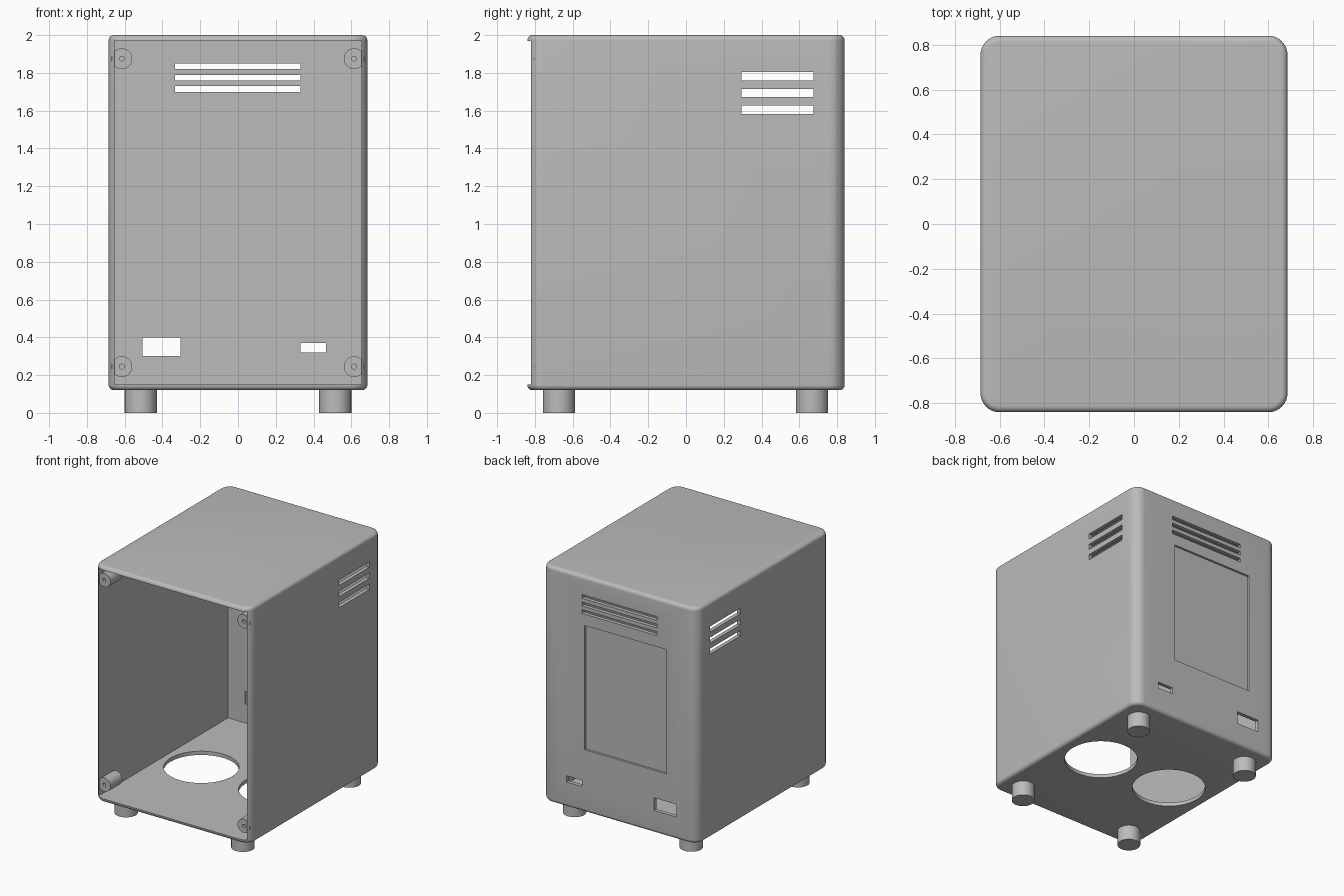
import bpy, bmesh, math
from mathutils import Matrix, Vector

if "Cube" in bpy.data.objects:
    bpy.data.objects.remove(bpy.data.objects["Cube"])

grey = bpy.data.materials.new("plain_grey")
grey.use_nodes = True
COLOUR = (0.5, 0.5, 0.5, 1)
grey.diffuse_color = COLOUR
grey.node_tree.nodes["Principled BSDF"].inputs["Base Color"].default_value = COLOUR


def finish(name, bm):
    bmesh.ops.recalc_face_normals(bm, faces=bm.faces)
    mesh = bpy.data.meshes.new(name)
    bm.to_mesh(mesh)
    bm.free()
    mesh.materials.append(grey)
    ob = bpy.data.objects.new(name, mesh)
    bpy.context.collection.objects.link(ob)
    return ob


def activate(ob):
    bpy.ops.object.select_all(action="DESELECT")
    ob.select_set(True)
    bpy.context.view_layer.objects.active = ob


def smooth(ob):
    activate(ob)
    bpy.ops.object.shade_smooth_by_angle(angle=math.radians(35))


def add_box(bm, x, y, z):
    lo, hi = Vector((x[0], y[0], z[0])), Vector((x[1], y[1], z[1]))
    m = Matrix.Translation((lo + hi) / 2) @ Matrix.Diagonal((*(hi - lo), 1))
    bmesh.ops.create_cube(bm, size=1, matrix=m)


def add_cylinder(bm, x, y, z0, z1, r, sides=64):
    m = Matrix.Translation((x, y, (z0 + z1) / 2))
    bmesh.ops.create_cone(bm, cap_ends=True, segments=sides, radius1=r,
                          radius2=r, depth=z1 - z0, matrix=m)


def cut(target, cutter):
    mod = target.modifiers.new("cut", "BOOLEAN")
    mod.operation, mod.solver, mod.object = "DIFFERENCE", "EXACT", cutter
    activate(target)
    bpy.ops.object.modifier_apply(modifier=mod.name)
    bpy.data.objects.remove(cutter)


# Outer shell: wide rounded upright corners, small rounding at top and bottom
W, D, BOTTOM, TOP, WALL = 0.685, 0.84, 0.12, 2.0, 0.03
bm = bmesh.new()
add_box(bm, (-W, W), (-D, D), (BOTTOM, TOP))
upright = [e for e in bm.edges if abs(e.verts[0].co.z - e.verts[1].co.z) > 1]
bmesh.ops.bevel(bm, geom=upright, offset=0.085, segments=10, profile=0.5, affect="EDGES")
rims = [e for e in bm.edges if abs(e.verts[0].co.z - e.verts[1].co.z) < 0.001]
bmesh.ops.bevel(bm, geom=rims, offset=0.028, segments=6, profile=0.5, affect="EDGES")
case = finish("case_shell", bm)

# Cavity open at the front
bm = bmesh.new()
add_box(bm, (-W + WALL, W - WALL), (-1, D - WALL), (BOTTOM + WALL, TOP - WALL))
cut(case, finish("cavity_cutter", bm))

# Vents, ports, rear recess and floor openings
bm = bmesh.new()
for i in range(3):
    z = 1.605 + i * 0.0885
    add_box(bm, (-1, 1), (0.295, 0.675), (z - 0.022, z + 0.022))
    z = 1.715 + i * 0.06
    add_box(bm, (-0.333, 0.33), (0.77, 1), (z - 0.015, z + 0.015))
add_box(bm, (-0.505, -0.305), (0.77, 1), (0.3, 0.4))
add_box(bm, (0.33, 0.465), (0.77, 1), (0.32, 0.37))
add_box(bm, (-0.415, 0.305), (D - 0.017, 1), (0.62, 1.61))
for side in (-1, 1):
    add_cylinder(bm, side * 0.33, 0.01, 0.05, 0.2, 0.272, 96)
cut(case, finish("opening_cutter", bm))
smooth(case)


# Screw post: lathed profile with a blind hole in its front face
def screw_post(name, x, z):
    profile = [(0, 0.08), (0.013, 0.08), (0.013, 0), (0.055, 0), (0.055, 0.15), (0, 0.15)]
    bm = bmesh.new()
    verts = [bm.verts.new((x + r, -0.806 + y, z)) for r, y in profile]
    edges = [bm.edges.new(pair) for pair in zip(verts, verts[1:])]
    bmesh.ops.spin(bm, geom=verts + edges, cent=(x, 0, z), axis=(0, 1, 0),
                   angle=math.tau, steps=40)
    bmesh.ops.remove_doubles(bm, verts=bm.verts, dist=0.0001)
    smooth(finish(name, bm))


for side, label in ((-1, "right"), (1, "left")):
    for z, level in ((0.245, "lower"), (1.875, "upper")):
        screw_post(f"{level}_{label}_screw_post", side * 0.615, z)
    # Round feet
    for y, end in ((-0.673, "front"), (0.668, "back")):
        bm = bmesh.new()
        add_cylinder(bm, side * 0.515, y, 0, BOTTOM + 0.01, 0.085, 48)
        smooth(finish(f"{end}_{label}_foot", bm))
